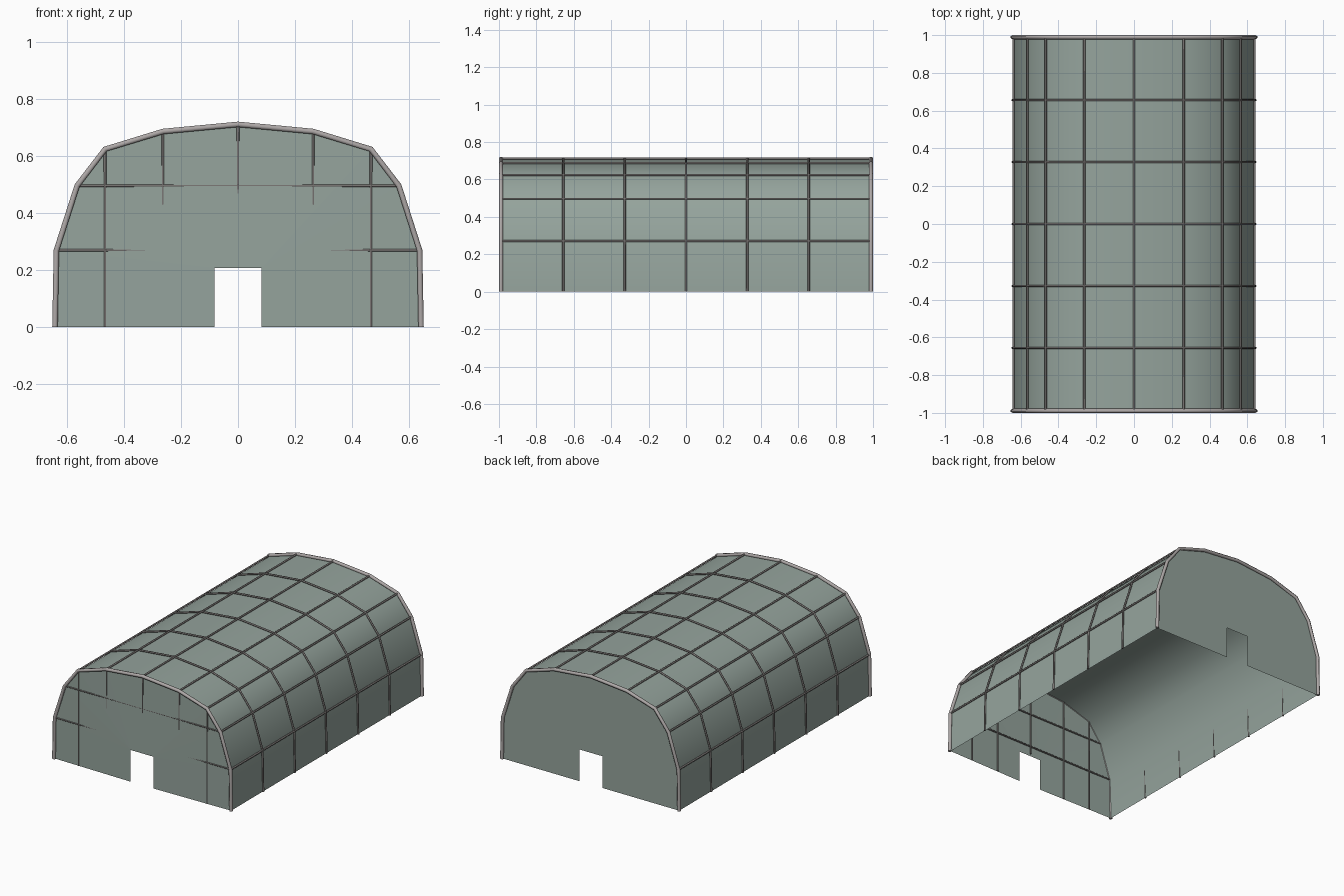
import bpy, bmesh

if "Cube" in bpy.data.objects:
    bpy.data.objects.remove(bpy.data.objects["Cube"])

# Half cross-section of the shelter, from ground to ridge
HALF = [(0.643, 0), (0.638, 0.27), (0.565, 0.497), (0.467, 0.625), (0.264, 0.687), (0, 0.712)]
SKIN = [(0.640, 0), (0.632, 0.268), (0.559, 0.493), (0.463, 0.619), (0.262, 0.681), (0, 0.706)]
DOOR_X, DOOR_Z = 0.083, 0.208
END = 0.985


def full(half):
    return half + [(-x, z) for x, z in reversed(half[:-1])]


def material(name, color):
    m = bpy.data.materials.new(name)
    m.diffuse_color = (*color, 1)
    m.use_nodes = True
    m.node_tree.nodes["Principled BSDF"].inputs["Base Color"].default_value = m.diffuse_color
    return m


GREEN = material("canvas_green", (0.30, 0.37, 0.335))
STEEL = material("dark_steel", (0.20, 0.185, 0.18))
FRAME = material("frame_grey", (0.42, 0.39, 0.385))


def mesh_object(name, bm, mat, smooth=False):
    me = bpy.data.meshes.new(name)
    bm.to_mesh(me)
    bm.free()
    me.materials.append(mat)
    for p in me.polygons:
        p.use_smooth = smooth
    ob = bpy.data.objects.new(name, me)
    bpy.context.collection.objects.link(ob)
    return ob


def tubes(name, paths, radius, mat):
    cu = bpy.data.curves.new(name, 'CURVE')
    cu.dimensions = '3D'
    cu.bevel_depth = radius
    cu.bevel_resolution = 1
    cu.use_fill_caps = True
    for path in paths:
        s = cu.splines.new('POLY')
        s.points.add(len(path) - 1)
        for p, co in zip(s.points, path):
            p.co = (*co, 1)
    cu.materials.append(mat)
    ob = bpy.data.objects.new(name, cu)
    bpy.context.collection.objects.link(ob)
    bpy.ops.object.select_all(action='DESELECT')
    ob.select_set(True)
    bpy.context.view_layer.objects.active = ob
    bpy.ops.object.convert(target='MESH')


# Canvas roof and sides, smooth across the facets
bm = bmesh.new()
rows = [[bm.verts.new((x, y, z)) for x, z in full(SKIN)] for y in (-END, END)]
for i in range(len(rows[0]) - 1):
    bm.faces.new((rows[0][i], rows[1][i], rows[1][i + 1], rows[0][i + 1]))
bmesh.ops.recalc_face_normals(bm, faces=bm.faces)
if sum(f.normal.z for f in bm.faces) < 0:
    bmesh.ops.reverse_faces(bm, faces=bm.faces)
mesh_object("canvas_cover", bm, GREEN, True)


# End walls with a doorway, the front one bulging slightly around the door
def end_wall(name, side, bulge):
    bm = bmesh.new()
    y, yd = side * END, side * (END + bulge)
    ridge = bm.verts.new((0, y, HALF[-1][1]))
    tops = []
    for s in (1, -1):
        low = bm.verts.new((s * DOOR_X, yd, 0))
        top = bm.verts.new((s * DOOR_X, yd, DOOR_Z))
        rim = [bm.verts.new((s * x, y, z)) for x, z in HALF[:-1]] + [ridge]
        bm.faces.new((low, rim[0], rim[1]))
        bm.faces.new((low, rim[1], top))
        for a, b in zip(rim[1:], rim[2:]):
            bm.faces.new((top, a, b))
        tops.append(top)
    bm.faces.new((tops[0], ridge, tops[1]))
    for f in bm.faces:
        f.normal_update()
        if f.normal.y * side < 0:
            f.normal_flip()
    mesh_object(name, bm, GREEN)


end_wall("front_wall", -1, 0.009)
end_wall("back_wall", 1, 0)

# Heavy arches at both ends
for name, y in (("front_arch", -0.989), ("back_arch", 0.989)):
    tubes(name, [[(x, y, z) for x, z in full(HALF)]], 0.011, FRAME)

# Thin ribs over the cover and purlins along it
tubes("ribs", [[(x, k * 0.328, z) for x, z in full(HALF)] for k in range(-2, 3)], 0.006, STEEL)
tubes("purlins", [[(x, -END, z), (x, END, z)] for x, z in full(HALF)[1:-1]], 0.006, STEEL)

# Grid bars in the front wall
bars = [[(-x, -END, z), (x, -END, z)] for x, z in HALF[1:3]]
for x, z in full(HALF)[3:-3]:
    bars.append([(x, -END, z), (x, -END, DOOR_Z + 0.01 if x == 0 else 0)])
tubes("front_wall_bars", bars, 0.005, STEEL)
